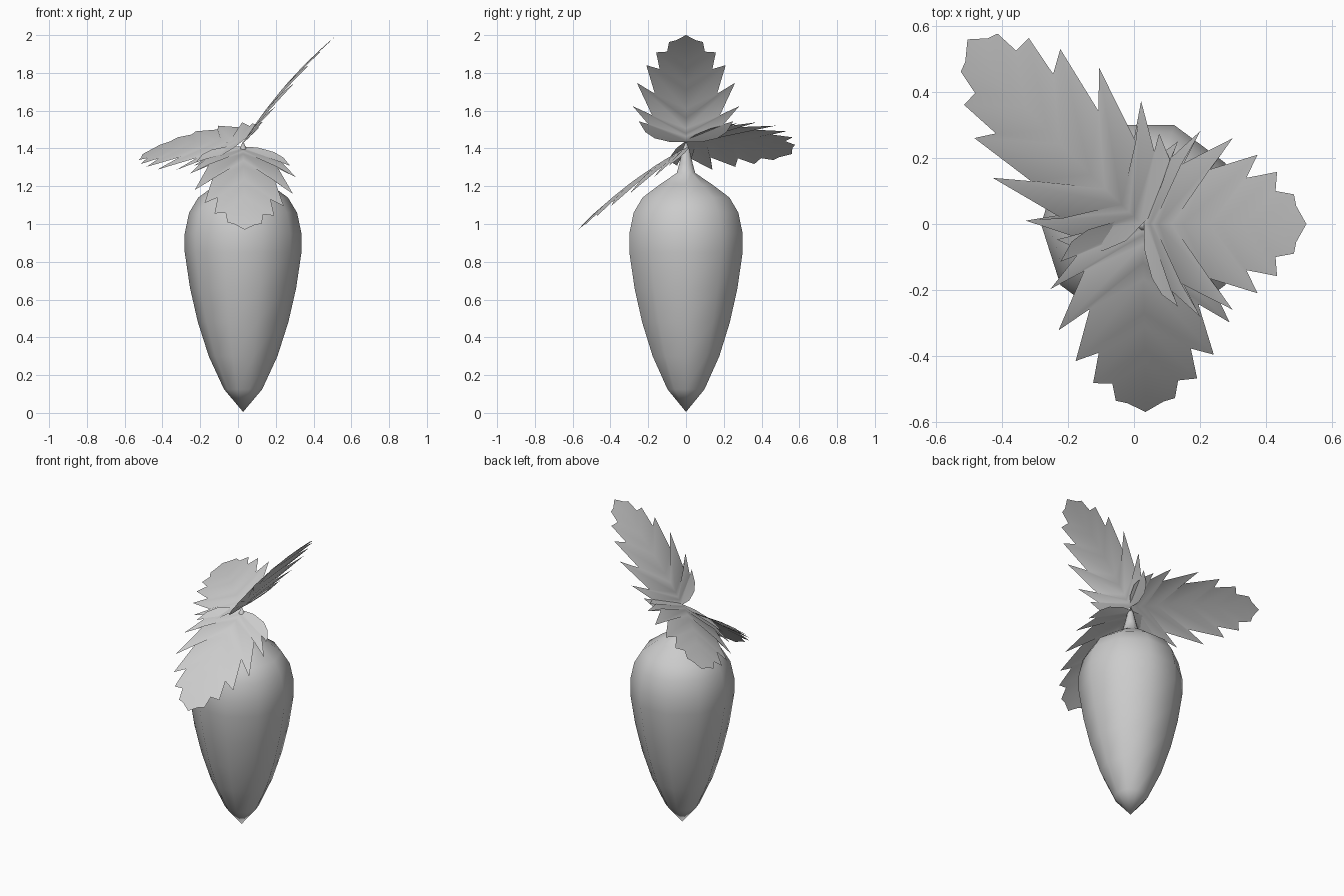
import bpy, bmesh, math
from mathutils import Vector

if "Cube" in bpy.data.objects:
    bpy.data.objects.remove(bpy.data.objects["Cube"])


def make_object(name, bm):
    bmesh.ops.remove_doubles(bm, verts=bm.verts, dist=0.0005)
    bmesh.ops.recalc_face_normals(bm, faces=bm.faces)
    for f in bm.faces:
        f.smooth = True
    mesh = bpy.data.meshes.new(name)
    bm.to_mesh(mesh)
    bm.free()
    ob = bpy.data.objects.new(name, mesh)
    bpy.context.collection.objects.link(ob)
    return ob


# Root body with its short stem: a ten-sided turned profile (radius, height)
PROFILE = [(0, 0.005), (0.10, 0.125), (0.18, 0.30), (0.237, 0.48), (0.278, 0.66),
           (0.306, 0.85), (0.306, 0.95), (0.283, 1.06), (0.235, 1.14), (0.14, 1.21),
           (0.05, 1.27), (0.036, 1.32), (0.02, 1.39), (0, 1.44)]
SIDES = 10
CENTRE_X = 0.027
bm = bmesh.new()
rings = []
for r, z in PROFILE:
    ring = []
    for i in range(SIDES):
        a = 2 * math.pi * i / SIDES
        ring.append(bm.verts.new((CENTRE_X + r * 1.01 * math.cos(a),
                                  r * 1.03 * math.sin(a), z)))
    rings.append(ring)
for lo, hi in zip(rings, rings[1:]):
    for i in range(SIDES):
        j = (i + 1) % SIDES
        bm.faces.new((lo[i], lo[j], hi[j], hi[i]))
make_object("root_body", bm)


# Half outline of a toothed leaf: (along, half width, vein start on midrib)
OUTLINE = [(0, 0, 0), (0.0, 0.08, 0.0), (0.04, 0.165, 0.0), (0.10, 0.215, 0.01),
           (0.20, 0.25, 0.03), (0.165, 0.20, 0.045), (0.34, 0.282, 0.07),
           (0.24, 0.18, 0.11), (0.55, 0.26, 0.20), (0.43, 0.165, 0.28),
           (0.71, 0.21, 0.45), (0.66, 0.14, 0.52), (0.83, 0.158, 0.65),
           (0.83, 0.10, 0.72), (0.93, 0.09, 0.85), (0.945, 0.055, 0.90), (1, 0, 1)]


def leaf(name, base, tip, side, bow=0.03, droop=0.4):
    base, tip = Vector(base), Vector(tip)
    axis = tip - base
    side = Vector(side)
    side = (side - side.project(axis)).normalized()
    up = axis.cross(side).normalized()
    if up.z < 0:
        up = -up

    def point(t, w):
        return base + axis * t + side * w + up * (bow * 4 * t * (1 - t) - droop * w * w)

    bm = bmesh.new()
    for s in (1, -1):
        for (t0, w0, m0), (t1, w1, m1) in zip(OUTLINE, OUTLINE[1:]):
            pts = []
            for p in (point(m0, 0), point(t0, s * w0), point(t1, s * w1), point(m1, 0)):
                if all((p - q).length > 0.0005 for q in pts):
                    pts.append(p)
            if len(pts) > 2:
                bm.faces.new([bm.verts.new(p) for p in pts])
    return make_object(name, bm)


# Three leaves: raised right, rolled level back-left, drooping front
leaf("right_leaf", (0.03, 0, 1.435), (0.523, 0, 2.0), (0, 1, 0))
leaf("back_leaf", (0.025, 0.0, 1.44), (-0.505, 0.56, 1.37), (0.365, 0.365, 0.26))
leaf("front_leaf", (0.025, 0.01, 1.41), (0.035, -0.57, 0.97), (1, 0.03, -0.05))
